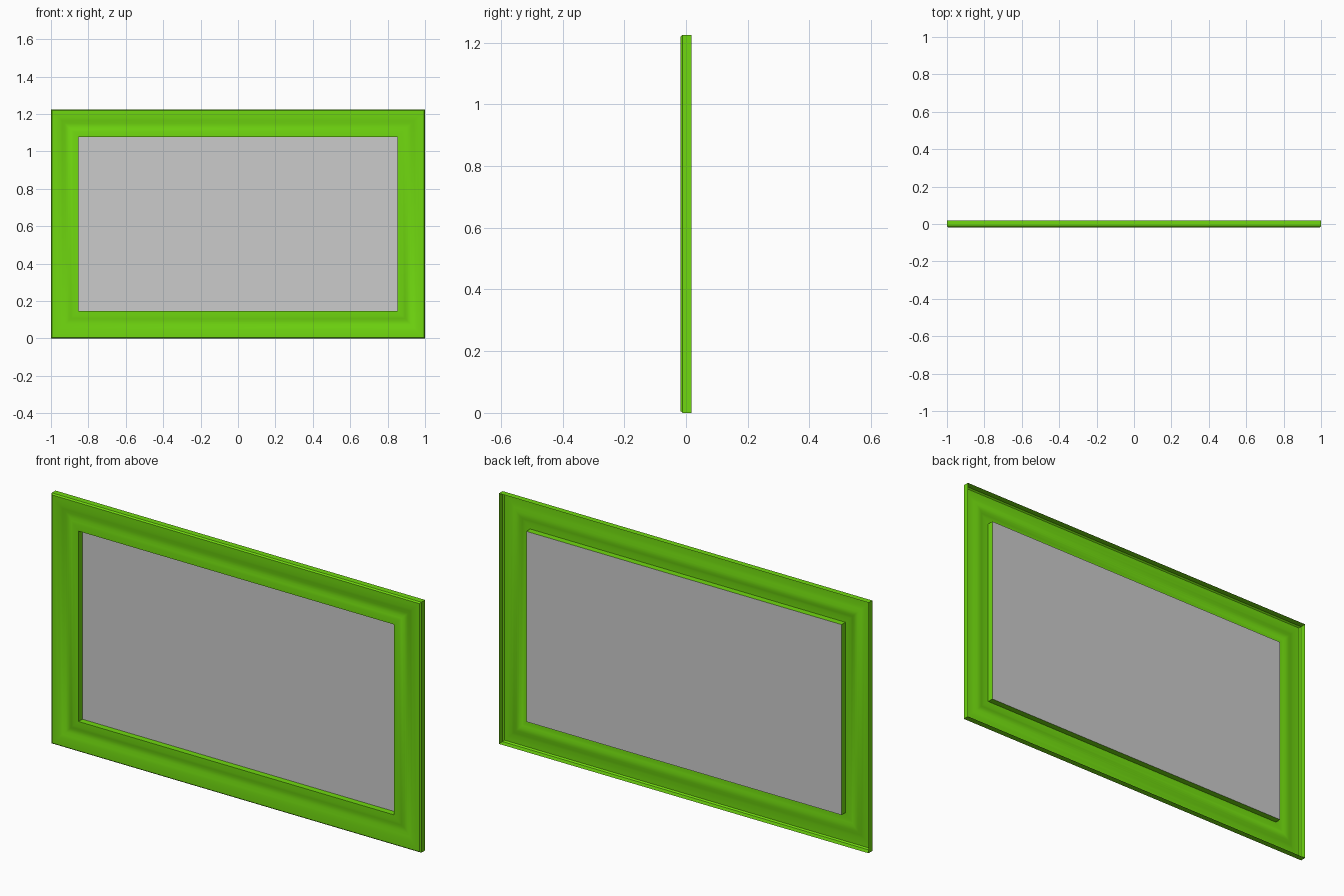
import bpy
import bmesh
import math

cube = bpy.data.objects.get("Cube")
if cube:
    bpy.data.objects.remove(cube, do_unlink=True)

HALF_W, HEIGHT = 1.0, 1.225
RIM = 0.147          # width of the frame moulding
BACK = 0.018


def make_material(name, rgb):
    mat = bpy.data.materials.new(name)
    mat.use_nodes = True
    color = (*rgb, 1.0)
    mat.diffuse_color = color
    bsdf = next(n for n in mat.node_tree.nodes if n.type == 'BSDF_PRINCIPLED')
    bsdf.inputs["Base Color"].default_value = color
    return mat


def add_object(name, bm, mat):
    mesh = bpy.data.meshes.new(name)
    bm.to_mesh(mesh)
    bm.free()
    mesh.materials.append(mat)
    obj = bpy.data.objects.new(name, mesh)
    bpy.context.collection.objects.link(obj)
    return obj


def rectangle(bm, inset, y):
    """Four corner vertices, inset from the outer outline, at depth y."""
    x, low, high = HALF_W - inset, inset, HEIGHT - inset
    return [bm.verts.new((px, y, pz))
            for px, pz in ((-x, low), (x, low), (x, high), (-x, high))]


green = make_material("lime green", (0.162, 0.687, 0.005))
grey = make_material("light grey", (0.6, 0.6, 0.6))

# Moulded frame: an open-backed sheet, as (inset, depth) from outer to inner wall
profile = [
    (0, BACK), (0, -0.011), (0.006, -0.018), (0.02, -0.018),
    (0.045, -0.016), (0.06, -0.012), (0.075, -0.008), (0.085, -0.007),
    (0.095, -0.008), (0.107, -0.012), (0.12, -0.014), (RIM, -0.014),
    (RIM, BACK - 0.002),
]
bm = bmesh.new()
rings = [rectangle(bm, inset, y) for inset, y in profile]
for outer, inner in zip(rings, rings[1:]):
    for i in range(4):
        j = (i + 1) % 4
        bm.faces.new((outer[i], outer[j], inner[j], inner[i]))
frame = add_object("frame", bm, green)

bpy.ops.object.select_all(action='DESELECT')
frame.select_set(True)
bpy.context.view_layer.objects.active = frame
bpy.ops.object.shade_smooth_by_angle(angle=math.radians(35))

# Flat panel closing the back of the opening
bm = bmesh.new()
bm.faces.new(rectangle(bm, RIM, BACK - 0.002))
add_object("panel", bm, grey)
